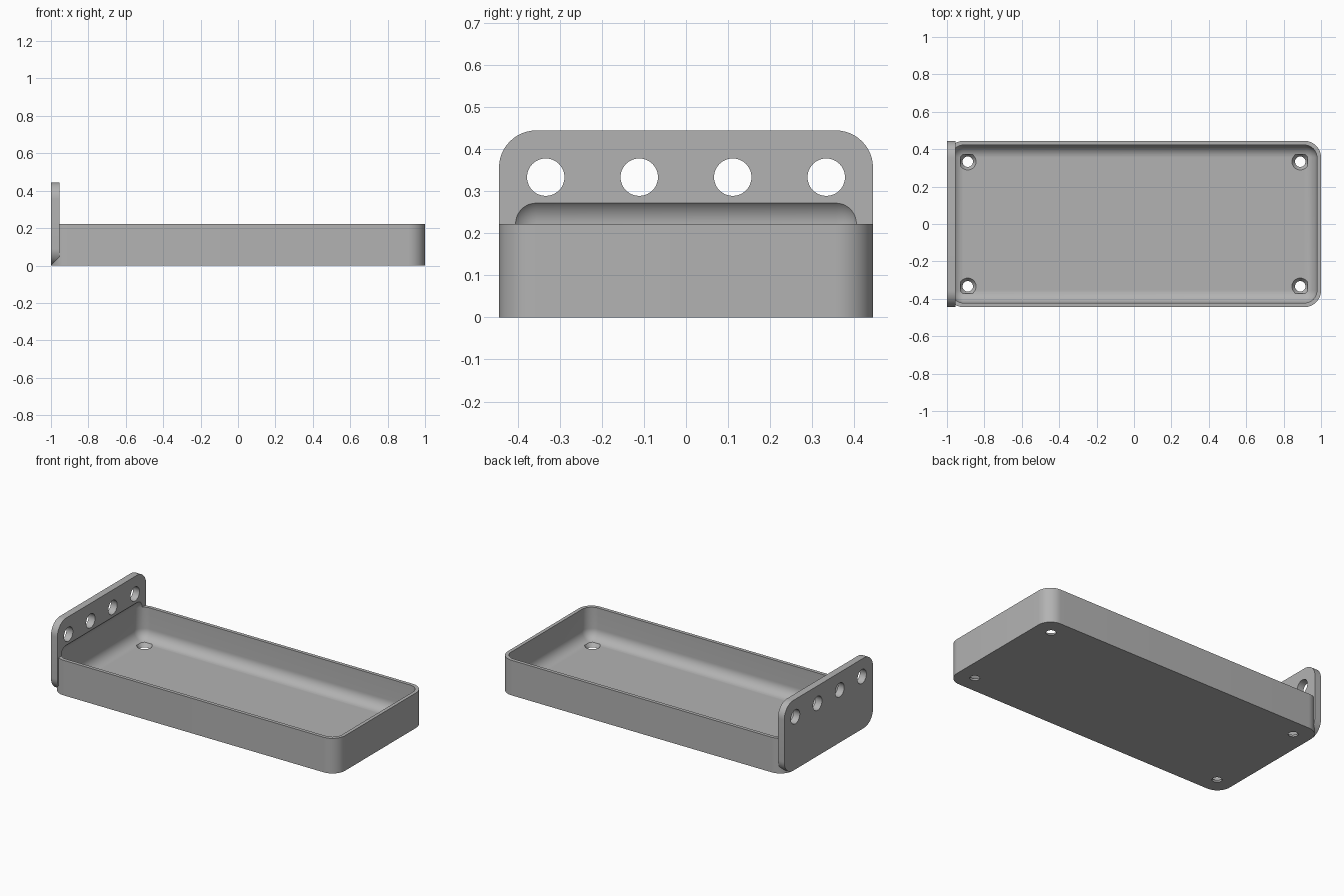
import bpy
import bmesh
from math import radians
from mathutils import Matrix, Vector

default = bpy.data.objects.get("Cube")
if default:
    bpy.data.objects.remove(default, do_unlink=True)

MM = 1 / 45          # one design unit
CORNER = 4 * MM      # outer corner radius
INNER = 3 * MM       # cavity fillet radius

grey = bpy.data.materials.new("plain grey")
grey.use_nodes = True
colour = (0.45, 0.45, 0.45, 1)
grey.diffuse_color = colour
grey.node_tree.nodes["Principled BSDF"].inputs["Base Color"].default_value = colour


def make_object(name, bm):
    mesh = bpy.data.meshes.new(name)
    bmesh.ops.recalc_face_normals(bm, faces=bm.faces)
    bm.to_mesh(mesh)
    bm.free()
    mesh.materials.append(grey)
    obj = bpy.data.objects.new(name, mesh)
    bpy.context.collection.objects.link(obj)
    return obj


def rounded_box(name, low, high, radius, axis=None):
    """Box with the edges along one axis rounded, or all edges if no axis."""
    low, high = Vector(low) * MM, Vector(high) * MM
    bm = bmesh.new()
    bmesh.ops.create_cube(bm, size=1)
    bmesh.ops.scale(bm, vec=high - low, verts=bm.verts)
    bmesh.ops.translate(bm, vec=(low + high) / 2, verts=bm.verts)
    edges = [e for e in bm.edges if axis is None
             or abs((e.verts[0].co - e.verts[1].co)[axis]) > 1e-4]
    bmesh.ops.bevel(bm, geom=edges, offset=radius, segments=12, profile=0.5,
                    affect='EDGES', clamp_overlap=True)
    return make_object(name, bm)


def hole_cutters(name, centres, r_low, r_high, depth, rotation=Matrix()):
    """Several cylinders or cones in one cutter object."""
    bm = bmesh.new()
    for c in centres:
        bmesh.ops.create_cone(bm, cap_ends=True, segments=48, radius1=r_low * MM,
                              radius2=r_high * MM, depth=depth * MM,
                              matrix=Matrix.Translation(Vector(c) * MM) @ rotation)
    return make_object(name, bm)


def combine(target, other, operation):
    mod = target.modifiers.new(operation.lower(), 'BOOLEAN')
    mod.operation = operation
    mod.solver = 'EXACT'
    mod.object = other
    bpy.context.view_layer.objects.active = target
    bpy.ops.object.modifier_apply(modifier=mod.name)
    bpy.data.objects.remove(other, do_unlink=True)


# Tray body with rounded upright corners, and the tall end plate
tray = rounded_box("tray_with_end_plate", (-45, -20, 0), (45, 20, 10), CORNER, axis=2)
plate = rounded_box("end_plate", (-45, -20, 0), (-43, 20, 20), CORNER, axis=0)
combine(tray, plate, 'UNION')

# Filleted cavity, which also scoops a shallow recess in the plate
cavity = rounded_box("cavity_cutter", (-44, -19, 1), (44, 19, 13), INNER)
combine(tray, cavity, 'DIFFERENCE')

# Countersunk screw holes in the floor (cones reach slightly past both faces)
screws = [(x, y, 0.5) for x in (-40, 40) for y in (-15, 15)]
combine(tray, hole_cutters("screw_cutter", screws, 1.19, 2.07, 1.2), 'DIFFERENCE')

# Row of four round holes through the plate
row = [(-44, y, 15) for y in (-15, -5, 5, 15)]
turn = Matrix.Rotation(radians(90), 4, 'Y')
combine(tray, hole_cutters("plate_hole_cutter", row, 2, 2, 4, turn), 'DIFFERENCE')

# Smooth fillets, crisp edges
bpy.ops.object.select_all(action='DESELECT')
tray.select_set(True)
bpy.context.view_layer.objects.active = tray
bpy.ops.object.shade_smooth_by_angle(angle=radians(30))
